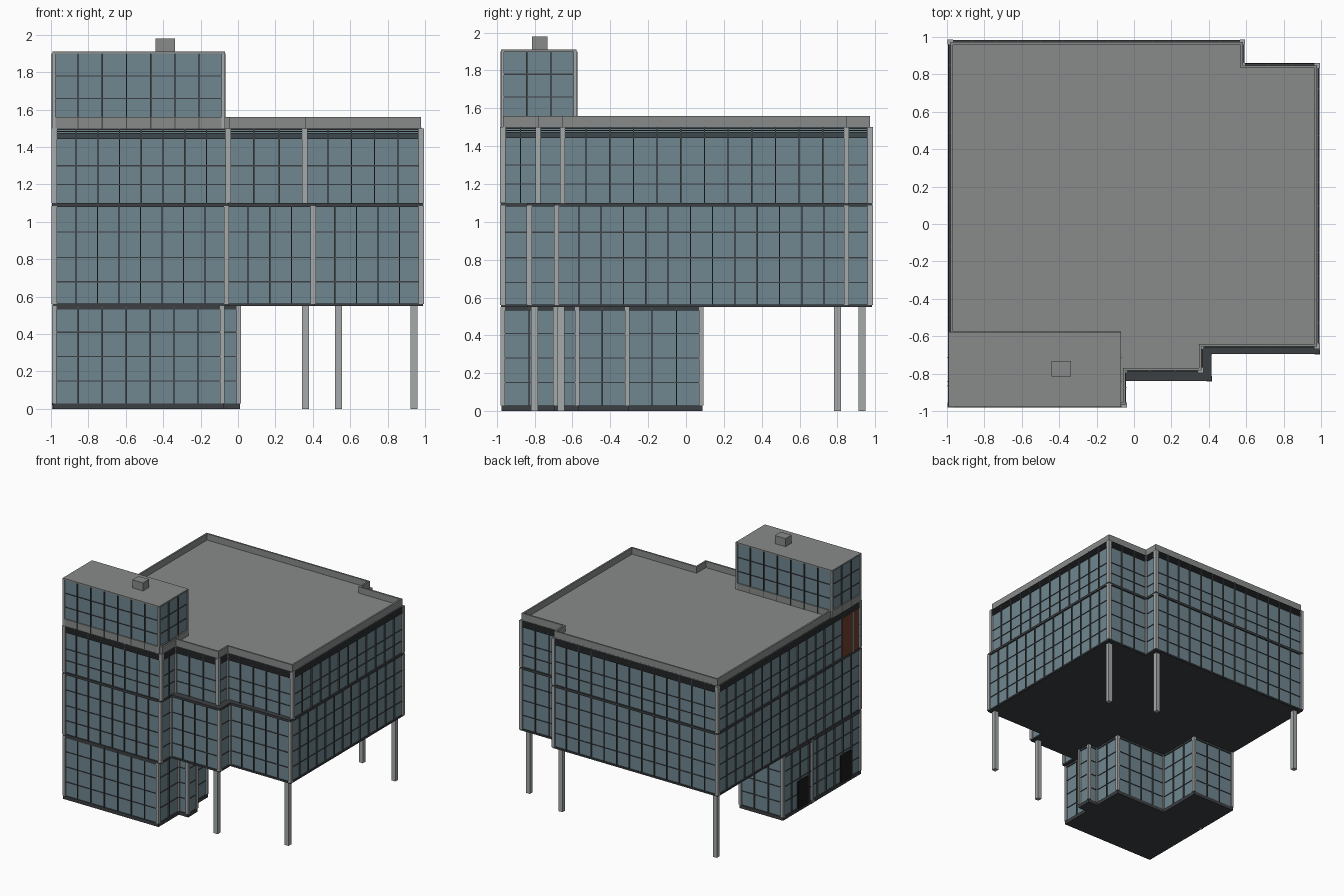
import bpy, bmesh
from mathutils import Vector

if "Cube" in bpy.data.objects:
    bpy.data.objects.remove(bpy.data.objects["Cube"])


def mat(name, r, g, b):
    m = bpy.data.materials.new(name)
    m.diffuse_color = (r, g, b, 1)
    m.use_nodes = True
    m.node_tree.nodes["Principled BSDF"].inputs["Base Color"].default_value = m.diffuse_color
    return m


GLASS = mat("glass_blue_grey", 0.16, 0.24, 0.28)
DARK = mat("dark_metal", 0.045, 0.05, 0.055)
FRAME = mat("frame_grey", 0.07, 0.075, 0.075)
STONE = mat("roof_grey", 0.25, 0.26, 0.26)
POST = mat("post_grey", 0.38, 0.40, 0.40)
BROWN = mat("brown_panel", 0.16, 0.05, 0.025)
BLACK = mat("door_black", 0.01, 0.011, 0.012)


def finish(bm, name, material):
    bmesh.ops.recalc_face_normals(bm, faces=bm.faces)
    me = bpy.data.meshes.new(name)
    bm.to_mesh(me)
    bm.free()
    me.materials.append(material)
    ob = bpy.data.objects.new(name, me)
    bpy.context.collection.objects.link(ob)
    return ob


def add_prism(bm, pts, z0, z1):
    f = bm.faces.new([bm.verts.new((x, y, z0)) for x, y in pts])
    r = bmesh.ops.extrude_face_region(bm, geom=[f], use_keep_orig=True)
    vs = [v for v in r["geom"] if isinstance(v, bmesh.types.BMVert)]
    bmesh.ops.translate(bm, verts=vs, vec=(0, 0, z1 - z0))


def add_box(bm, x0, x1, y0, y1, z0, z1):
    add_prism(bm, [(x0, y0), (x1, y0), (x1, y1), (x0, y1)], z0, z1)


def prism(name, pts, z0, z1, m):
    bm = bmesh.new()
    add_prism(bm, pts, z0, z1)
    return finish(bm, name, m)


def box(name, x0, x1, y0, y1, z0, z1, m):
    return prism(name, [(x0, y0), (x1, y0), (x1, y1), (x0, y1)], z0, z1, m)


def edges(pts):
    return zip(pts, pts[1:] + pts[:1])


def add_run(bm, pts, h, z0, z1):
    # axis-aligned bar of half-width h following every edge of the outline
    for (ax, ay), (bx, by) in edges(pts):
        add_box(bm, min(ax, bx) - h, max(ax, bx) + h,
                min(ay, by) - h, max(ay, by) + h, z0, z1)


def run(name, pts, h, z0, z1, m):
    bm = bmesh.new()
    add_run(bm, pts, h, z0, z1)
    return finish(bm, name, m)


def curtain_wall(name, pts, z0, z1, rows, post=0.012, step=0.122, ztop=None):
    # glazed body, vertical fins, thin horizontal rails and corner posts
    prism(name + "_glass", pts, z0, z1, GLASS)
    bm = bmesh.new()
    for a, b in edges(pts):
        a, b = Vector(a), Vector(b)
        n = max(1, round((b - a).length / step))
        for i in range(1, n):
            p = a.lerp(b, i / n)
            dx, dy = (0.003, 0.011) if abs(a.y - b.y) < 1e-6 else (0.011, 0.003)
            add_box(bm, p.x - dx, p.x + dx, p.y - dy, p.y + dy, z0, z1)
    finish(bm, name + "_fins", FRAME)
    bm = bmesh.new()
    for z in rows:
        add_run(bm, pts, 0.005, z - 0.003, z + 0.003)
    finish(bm, name + "_rails", DARK)
    bm = bmesh.new()
    for x, y in pts:
        add_box(bm, x - post, x + post, y - post, y + post, z0, ztop or z1)
    finish(bm, name + "_corner_posts", POST)


def storey_plan(x1, x2, y1, y2):
    # main floor outline with two front steps and one rear notch
    return [(-.982, -.968), (x1, -.968), (x1, y1), (x2, y1), (x2, y2), (.98, y2),
            (.98, .848), (.58, .848), (.58, .973), (-.982, .973)]


# Ground floor
ground = [(-.982, -.968), (-.085, -.968), (-.085, -.69), (.003, -.69), (.003, -.575),
          (-.085, -.575), (-.085, -.31), (-.58, -.31), (-.58, .08), (-.982, .08)]
curtain_wall("ground_floor", ground, .03, .55, [.15, .28, .41])
prism("ground_base", ground, 0, .03, DARK)
run("ground_base_band", ground, .008, 0, .03, DARK)
run("ground_head_band", ground, .008, .532, .55, DARK)

# Middle floor overhanging the ground
middle = storey_plan(-.062, .402, -.828, -.684)
curtain_wall("middle_floor", middle, .56, 1.085, [.68, .81, .945], post=.014)
prism("soffit_slab", middle, .549, .56, DARK)
run("soffit_band", middle, .01, .55, .564, DARK)
prism("ledge_slab", middle, 1.085, 1.1, DARK)
run("ledge_band", middle, .012, 1.08, 1.1, DARK)

# Top floor with louvre band below the roof
top = storey_plan(-.052, .357, -.782, -.653)
curtain_wall("top_floor", top, 1.1, 1.5, [1.2, 1.3], post=.014)
bm = bmesh.new()
for i in range(5):
    add_run(bm, top, .01, 1.444 + i * .0118, 1.451 + i * .0118)
finish(bm, "louvre_slats", DARK)

# Roof and parapet
prism("roof_deck", top, 1.495, 1.505, STONE)
run("parapet", [(x * .992, y * .992) for x, y in top], .007, 1.5, 1.56, STONE)

# Roof pavilion and vent box
pav = [(-.985, -.97), (-.078, -.97), (-.078, -.585), (-.985, -.585)]
curtain_wall("pavilion", pav, 1.5, 1.9, [1.66, 1.78], post=.009)
run("pavilion_base", pav, .009, 1.5, 1.56, STONE)
prism("pavilion_roof", [(-.993, -.978), (-.07, -.978), (-.07, -.578), (-.993, -.578)],
      1.897, 1.91, STONE)
box("roof_vent", -.44, -.338, -.815, -.732, 1.91, 1.98, STONE)

# Free-standing columns
bm = bmesh.new()
for x, y in [(.36, -.8), (.94, -.66), (.94, .8), (.537, .93), (-.94, .93)]:
    add_box(bm, x - .019, x + .019, y - .019, y + .019, 0, .552)
finish(bm, "columns", POST)

# Left side: two doors, a post and a brown panel
for i, y in enumerate((-.185, -.77)):
    box(f"side_door_{i + 1}", -.994, -.975, y - .07, y + .07, .02, .26, BLACK)
box("side_post", -.994, -.97, -.325, -.3, 0, .55, POST)
box("brown_side_panel", -.992, -.975, -.94, -.72, 1.1, 1.44, BROWN)
box("brown_panel_divider", -.996, -.975, -.87, -.86, 1.1, 1.44, POST)
